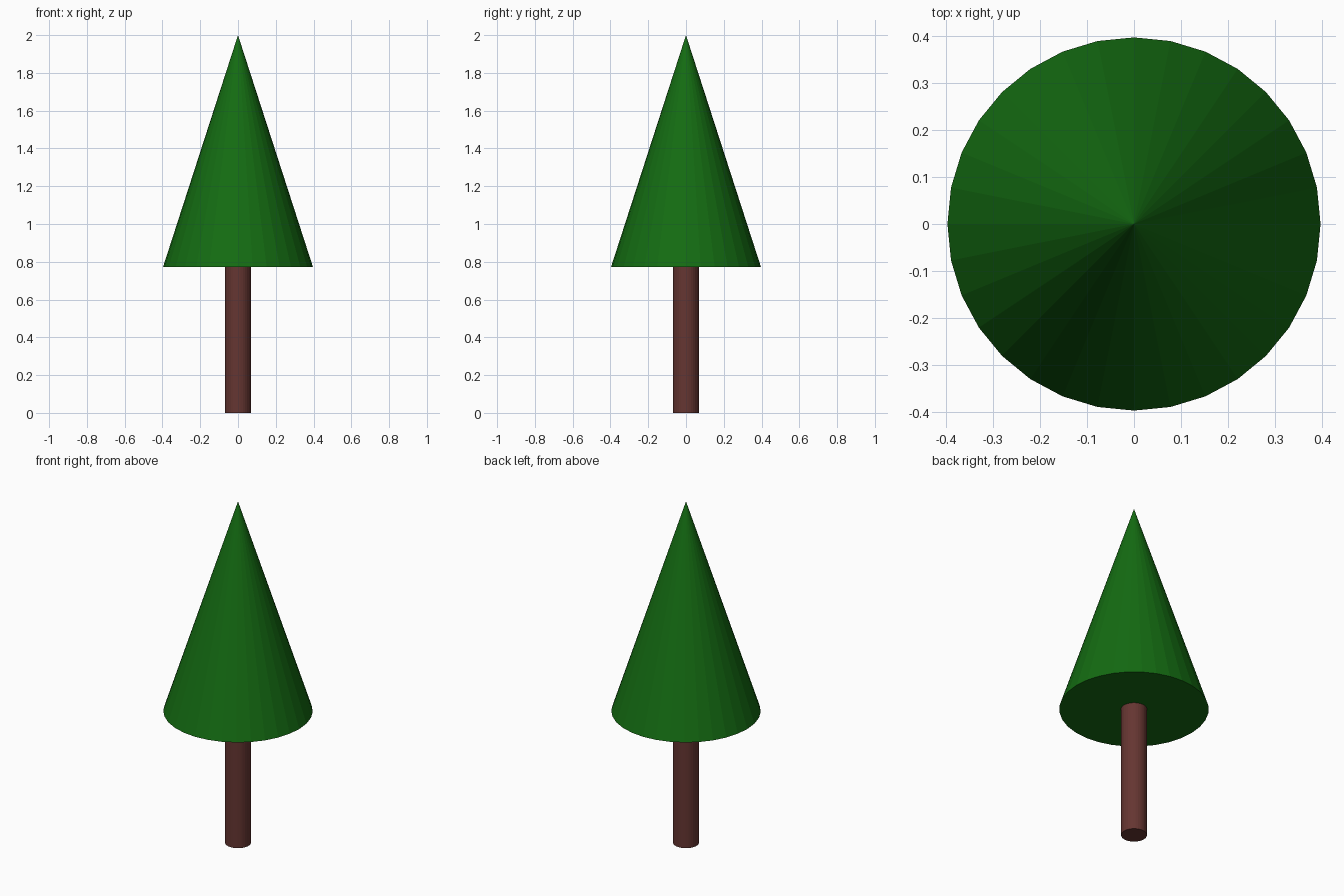
import bpy

if "Cube" in bpy.data.objects:
    bpy.data.objects.remove(bpy.data.objects["Cube"])

SIDES = 32
CROWN_BASE = 0.772
CROWN_RADIUS = 0.397
TRUNK_RADIUS = 0.069
HEIGHT = 2.0


def add_part(name, r_bottom, r_top, z0, z1, colour):
    """Flat-faceted round part standing between heights z0 and z1."""
    bpy.ops.mesh.primitive_cone_add(
        vertices=SIDES, radius1=r_bottom, radius2=r_top,
        depth=z1 - z0, location=(0, 0, (z0 + z1) / 2))
    part = bpy.context.object
    part.name = name
    mat = bpy.data.materials.new(name + "_colour")
    mat.diffuse_color = colour
    mat.use_nodes = True
    mat.node_tree.nodes["Principled BSDF"].inputs["Base Color"].default_value = mat.diffuse_color
    part.data.materials.append(mat)
    return part


# Trunk, tucked slightly into the foliage
add_part("trunk", TRUNK_RADIUS, TRUNK_RADIUS, 0.0, CROWN_BASE + 0.01,
         (0.13, 0.036, 0.031, 1))

# Foliage cone with a closed underside
add_part("foliage", CROWN_RADIUS, 0.0, CROWN_BASE, HEIGHT,
         (0.007, 0.15, 0.006, 1))
